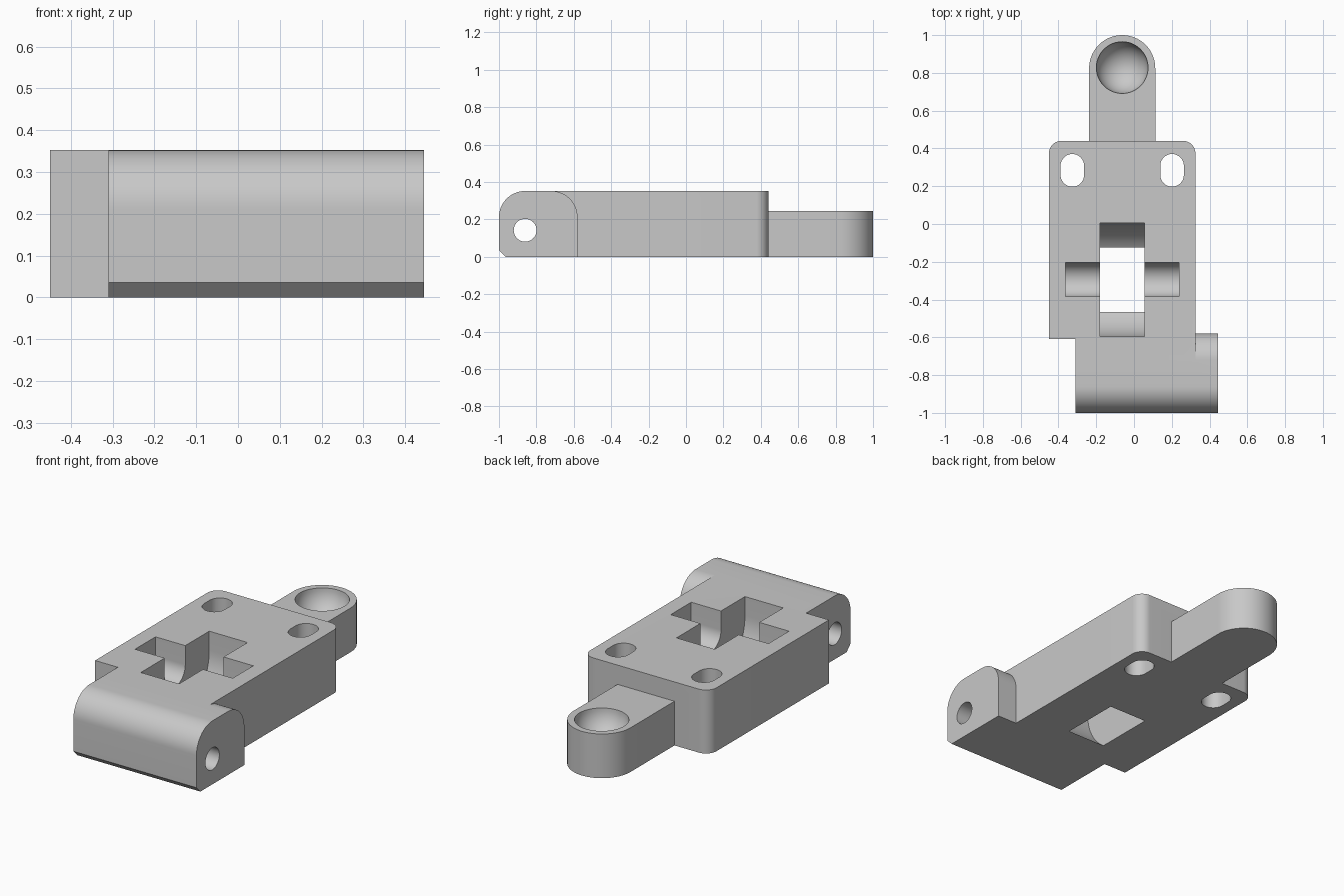
import bpy, bmesh
from math import sin, cos, radians
from mathutils import Vector

default = bpy.data.objects.get("Cube")
if default:
    bpy.data.objects.remove(default, do_unlink=True)

MID, HEIGHT = -0.0625, 0.352      # centre line and thickness of the block

grey = bpy.data.materials.new("plain grey")
grey.use_nodes = True
grey.diffuse_color = (0.58, 0.58, 0.58, 1)
grey.node_tree.nodes["Principled BSDF"].inputs["Base Color"].default_value = grey.diffuse_color


def arc(u, v, r, start, end, steps=16):
    """Points along a circular arc, angles in degrees."""
    angles = [radians(start + (end - start) * i / steps) for i in range(steps + 1)]
    return [(u + r * cos(a), v + r * sin(a)) for a in angles]


def make_object(name, bm):
    bmesh.ops.recalc_face_normals(bm, faces=bm.faces)
    mesh = bpy.data.meshes.new(name)
    bm.to_mesh(mesh)
    bm.free()
    mesh.materials.append(grey)
    obj = bpy.data.objects.new(name, mesh)
    bpy.context.collection.objects.link(obj)
    return obj


def prism(name, outline, axis, low, high):
    """Extrude an (y, z) outline along X or an (x, y) outline along Z."""
    place = (lambda p: (low, *p)) if axis == "X" else (lambda p: (*p, low))
    bm = bmesh.new()
    face = bm.faces.new([bm.verts.new(place(p)) for p in outline])
    grown = bmesh.ops.extrude_face_region(bm, geom=[face])["geom"]
    step = Vector((1, 0, 0) if axis == "X" else (0, 0, 1)) * (high - low)
    bmesh.ops.translate(bm, vec=step, verts=[g for g in grown if isinstance(g, bmesh.types.BMVert)])
    return make_object(name, bm)


def combine(target, other, operation):
    mod = target.modifiers.new(operation.lower(), "BOOLEAN")
    mod.operation, mod.object, mod.solver = operation, other, "EXACT"
    bpy.context.view_layer.objects.active = target
    bpy.ops.object.modifier_apply(modifier=mod.name)
    bpy.data.objects.remove(other, do_unlink=True)


# Main block with rounded back corners and a step at the front
outline = [(-0.45, -0.61), (-0.31, -0.61), (-0.31, -0.76), (0.325, -0.76)]
outline += arc(0.26, 0.375, 0.065, 0, 90) + arc(-0.385, 0.375, 0.065, 90, 180)
block = prism("hinge_block", outline, "Z", 0, HEIGHT)

# Hinge barrel, rounded above and chamfered below
profile = [(-0.58, 0)] + arc(-0.72, 0.212, 0.14, 0, 90) + arc(-0.86, 0.212, 0.14, 90, 180)
profile += [(-1, 0.035), (-0.965, 0)]
combine(block, prism("hinge_barrel", profile, "X", -0.31, 0.445), "UNION")

# Rear tongue with a round end
outline = [(MID - 0.175, 0.38), (MID + 0.175, 0.38)] + arc(MID, 0.825, 0.175, 0, 180, 40)
combine(block, prism("tongue", outline, "Z", 0, 0.245), "UNION")

# Round dish in the tongue
bm = bmesh.new()
bmesh.ops.create_uvsphere(bm, u_segments=48, v_segments=24, radius=0.137)
bmesh.ops.translate(bm, vec=(MID, 0.828, 0.246), verts=bm.verts)
combine(block, make_object("dish_cutter", bm), "DIFFERENCE")

# Pin hole through the barrel
pin = arc(-0.86, 0.142, 0.061, 0, 360, 40)[:-1]
combine(block, prism("pin_cutter", pin, "X", -0.6, 0.6), "DIFFERENCE")

# Mounting slots
for side in (-1, 1):
    x = MID + side * 0.264
    slot = arc(x, 0.308, 0.0625, 0, 180) + arc(x, 0.26, 0.0625, 180, 360)
    combine(block, prism("slot_cutter", slot, "Z", -0.1, 0.5), "DIFFERENCE")

# Wheel well and axle cradle, both round-bottomed
for name, radius, half in (("wheel_cutter", 0.3, 0.1175), ("axle_cutter", 0.09, 0.3)):
    well = arc(-0.295, 0.247, radius, 180, 360, 40)
    well += [(-0.295 + radius, 0.5), (-0.295 - radius, 0.5)]
    combine(block, prism(name, well, "X", MID - half, MID + half), "DIFFERENCE")

# Smooth curves, crisp edges
bpy.ops.object.select_all(action="DESELECT")
block.select_set(True)
bpy.context.view_layer.objects.active = block
bpy.ops.object.shade_smooth_by_angle(angle=radians(25))
